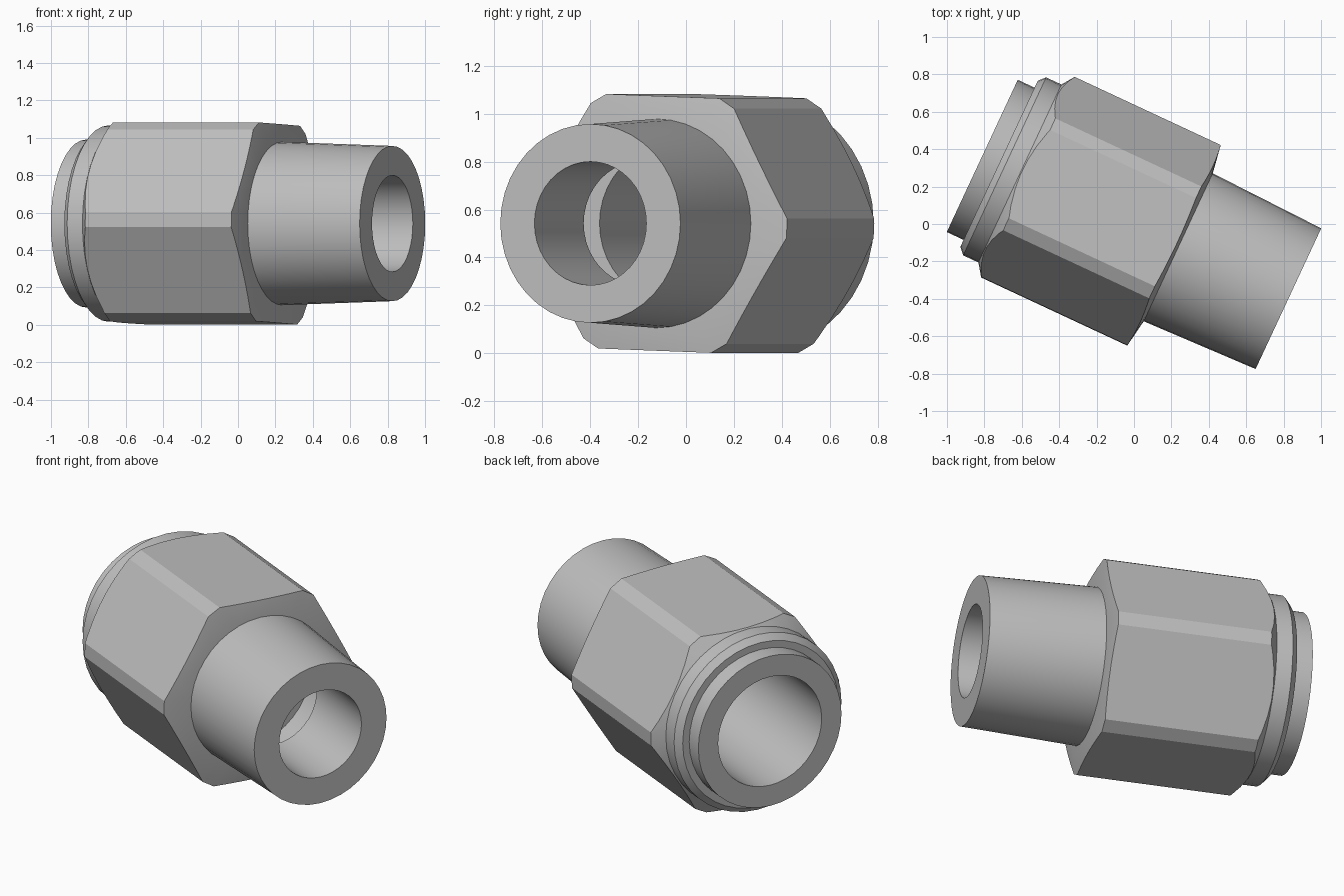
import bpy, bmesh
from math import radians, sin, cos, pi
from mathutils import Matrix

cube = bpy.data.objects.get("Cube")
if cube:
    bpy.data.objects.remove(cube, do_unlink=True)

SEGMENTS = 40
# The fitting's long axis is local x, turned in plan
PLACE = Matrix.Rotation(radians(-25), 4, 'Z') @ Matrix.Translation((0, -0.013, 0.542))

metal = bpy.data.materials.new("grey metal")
metal.use_nodes = True
GREY = (0.52, 0.52, 0.52, 1)
metal.diffuse_color = GREY
metal.node_tree.nodes["Principled BSDF"].inputs["Base Color"].default_value = GREY


def make_object(name, bm):
    bmesh.ops.recalc_face_normals(bm, faces=bm.faces)
    mesh = bpy.data.meshes.new(name)
    bm.to_mesh(mesh)
    bm.free()
    mesh.materials.append(metal)
    obj = bpy.data.objects.new(name, mesh)
    bpy.context.collection.objects.link(obj)
    obj.matrix_world = PLACE
    return obj


def lathe(name, profile):
    """Turn a closed (position, radius) profile around local x."""
    bm = bmesh.new()
    verts = [bm.verts.new((s, r, 0)) for s, r in profile]
    edges = [bm.edges.new((v, verts[i - 1])) for i, v in enumerate(verts)]
    bmesh.ops.spin(bm, geom=verts + edges, cent=(0, 0, 0), axis=(1, 0, 0),
                   angle=2 * pi, steps=SEGMENTS, use_merge=True)
    bmesh.ops.remove_doubles(bm, verts=bm.verts, dist=0.0001)
    return make_object(name, bm)


def select_only(obj):
    bpy.ops.object.select_all(action='DESELECT')
    obj.select_set(True)
    bpy.context.view_layer.objects.active = obj


# Tapered spigot, rear collar and stepped bore in one turned body
body = lathe("turned_body", [
    (0.917, 0.415), (0.25, 0.437), (-0.66, 0.437), (-0.66, 0.525),
    (-0.757, 0.525), (-0.79, 0.49), (-0.79, 0.449), (-0.889, 0.449),
    (-0.889, 0.325), (0.13, 0.325), (0.13, 0.40), (0.43, 0.40),
    (0.43, 0.258), (0.917, 0.258),
])

# Hexagonal nut: prism with narrow flats on its corners
bm = bmesh.new()
ring = []
for k in range(6):
    for side in (-1, 1):
        a = radians(60 * k - 2 + side * 3.9)
        ring.append(bm.verts.new((-0.75, 0.592 * cos(a), 0.592 * sin(a))))
base = bm.faces.new(ring)
top = bmesh.ops.extrude_face_region(bm, geom=[base])["geom"]
bmesh.ops.translate(bm, vec=(1.1, 0, 0),
                    verts=[g for g in top if isinstance(g, bmesh.types.BMVert)])
nut = make_object("hex_nut", bm)

# Turned envelope gives the nut its end chamfers and its hole
envelope = lathe("nut_envelope", [
    (0.267, 0.42), (0.267, 0.437), (0.236, 0.63), (-0.593, 0.63),
    (-0.667, 0.525), (-0.667, 0.42),
])
envelope.hide_render = True
clip = nut.modifiers.new("chamfer", 'BOOLEAN')
clip.operation = 'INTERSECT'
clip.solver = 'EXACT'
clip.object = envelope
select_only(nut)
bpy.ops.object.modifier_apply(modifier=clip.name)
bpy.data.objects.remove(envelope, do_unlink=True)

# Smooth the turned surfaces, keep machined edges crisp
for obj in (body, nut):
    select_only(obj)
    bpy.ops.object.shade_smooth_by_angle(angle=radians(20))
